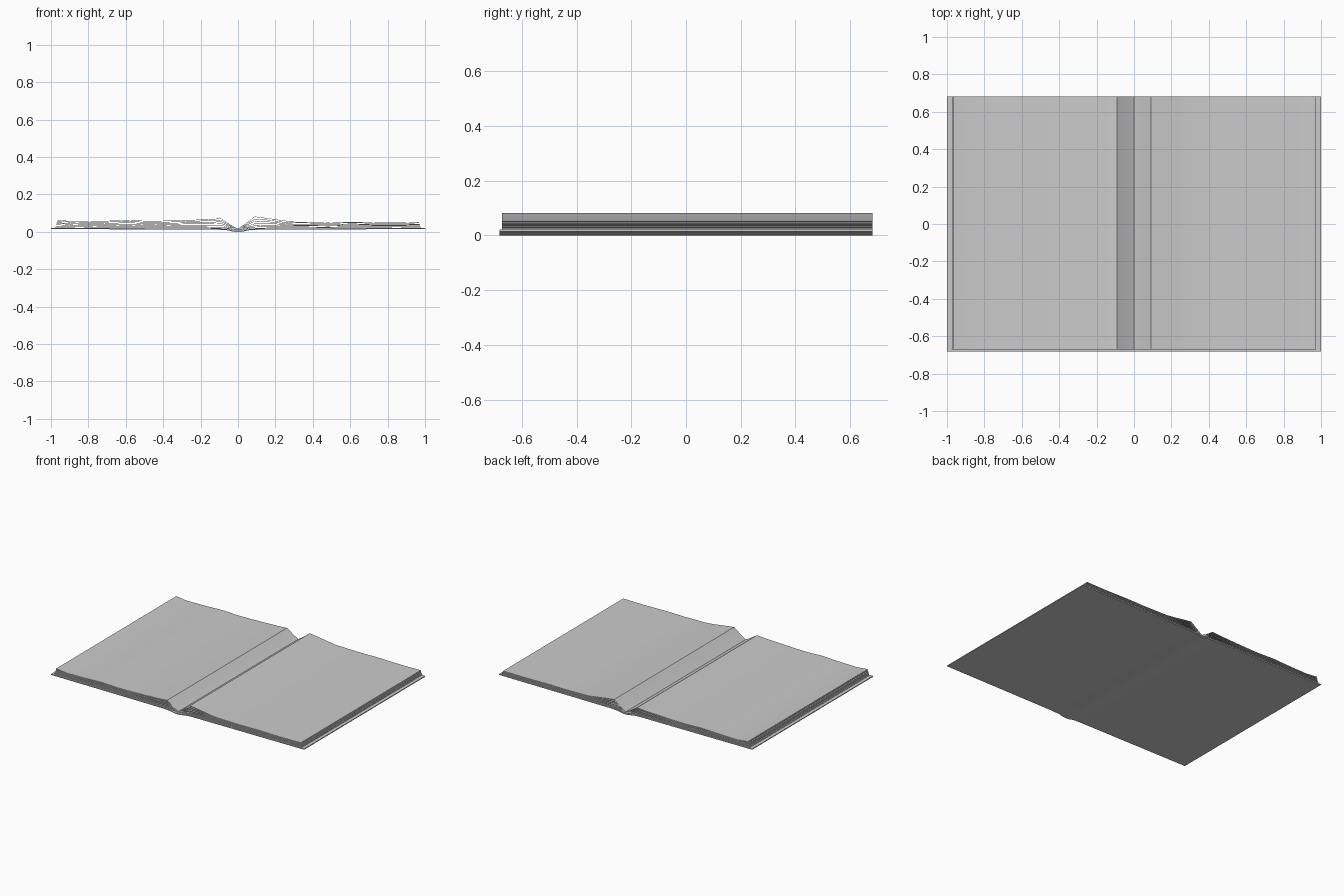
import bpy, bmesh, random, math

if "Cube" in bpy.data.objects:
    bpy.data.objects.remove(bpy.data.objects["Cube"])

random.seed(4)


def interp(points, x):
    for (x0, z0), (x1, z1) in zip(points, points[1:]):
        if x <= x1:
            return z0 + (z1 - z0) * (x - x0) / (x1 - x0)
    return points[-1][1]


def sheet(name, profile, y0, y1, thick):
    """Closed thin sheet: an x-z profile (its top line) swept along y."""
    loop = list(profile) + [(x, z - thick) for x, z in reversed(profile)]
    bm = bmesh.new()
    a = [bm.verts.new((x, y0, z)) for x, z in loop]
    b = [bm.verts.new((x, y1, z)) for x, z in loop]
    n, m = len(loop), len(profile)
    for i in range(n):
        j = (i + 1) % n
        bm.faces.new((a[i], a[j], b[j], b[i]))
    for ring in (a, b):
        for i in range(m - 1):
            bm.faces.new((ring[i], ring[i + 1], ring[n - 2 - i], ring[n - 1 - i]))
    bmesh.ops.recalc_face_normals(bm, faces=bm.faces)
    me = bpy.data.meshes.new(name)
    bm.to_mesh(me)
    bm.free()
    ob = bpy.data.objects.new(name, me)
    bpy.context.collection.objects.link(ob)
    bpy.context.view_layer.objects.active = ob
    ob.select_set(True)
    bpy.ops.object.shade_smooth_by_angle(angle=math.radians(30))
    ob.select_set(False)


# Cover: two boards dipping slightly into the spine
half = [(0.02, 0.006), (0.06, 0.015), (0.12, 0.018), (1.0, 0.021)]
sheet("cover", [(-x, z) for x, z in reversed(half)] + half, -0.682, 0.682, 0.006)

# Leaves: each side fans from a low leaf on the cover up to the top leaf
bottom = [(0, 0.011), (0.06, 0.019), (0.12, 0.022), (0.98, 0.025)]
tops = {
    "left": (-1, [(0, 0.017), (0.03, 0.032), (0.09, 0.072), (0.16, 0.067),
                  (0.36, 0.060), (0.48, 0.058), (0.60, 0.063), (0.72, 0.058),
                  (0.88, 0.055), (0.97, 0.065)]),
    "right": (1, [(0, 0.017), (0.03, 0.036), (0.09, 0.082), (0.16, 0.073),
                  (0.24, 0.061), (0.30, 0.054), (0.48, 0.051), (0.62, 0.053),
                  (0.80, 0.050), (0.97, 0.052)]),
}
LEAVES = 7
for side, (sign, top) in tops.items():
    for k in range(LEAVES):
        t = k / (LEAVES - 1)
        end = 0.978 - 0.012 * t
        prof = []
        for x, _ in top:
            x = min(x, end) if x < 0.95 else end
            lo = interp(bottom, x)
            # inner leaves sag below the raised gutter fold
            hi = min(interp(top, x), 0.055 + 0.03 * t)
            wob = random.uniform(-0.0015, 0.0015) if 0 < k < LEAVES - 1 and x > 0.05 else 0
            prof.append((sign * x, lo + (hi - lo) * t + wob))
        sheet(f"{side}_leaf_{k + 1}", prof, -0.672, 0.682, 0.0025)
